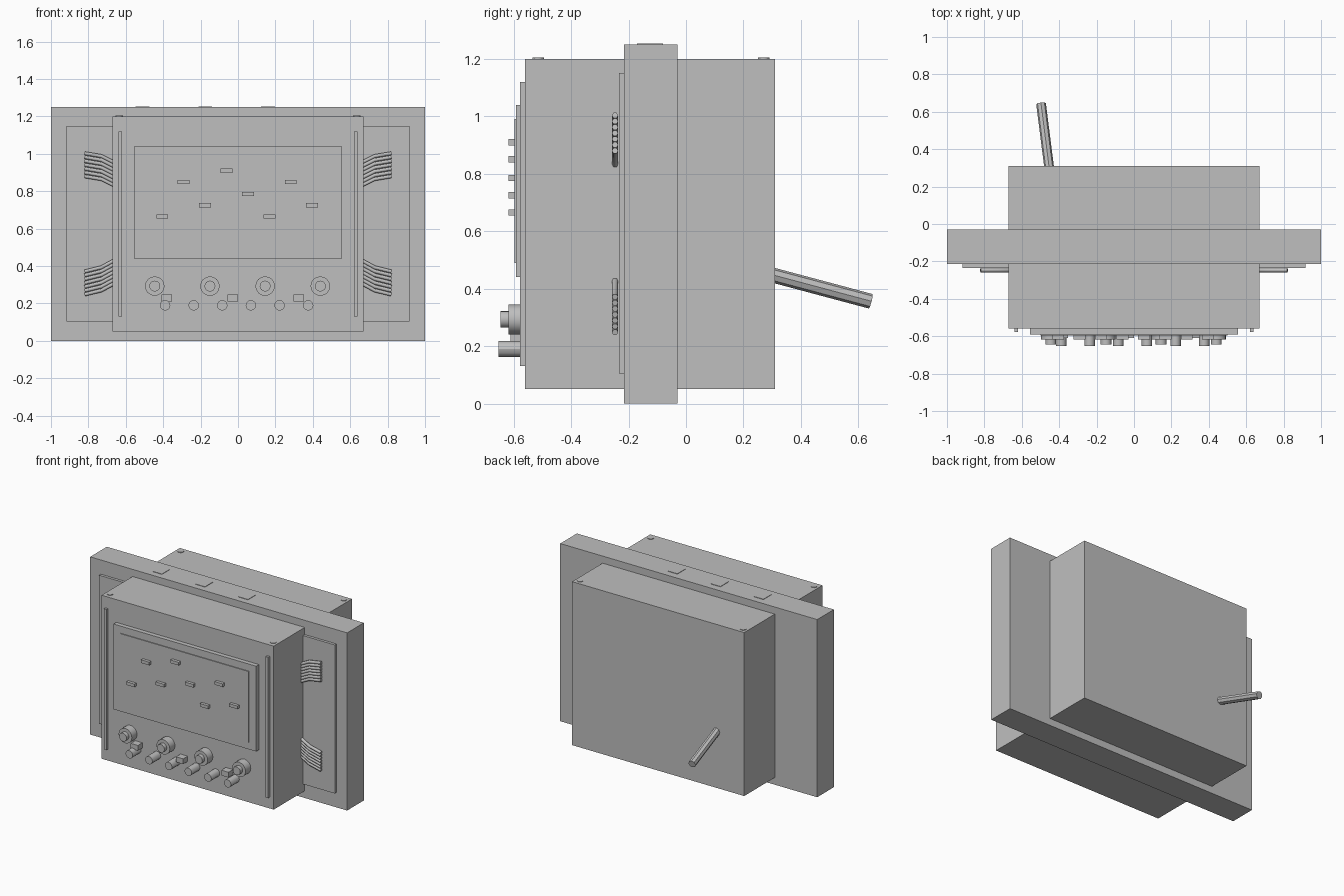
import bpy
from mathutils import Vector

cube = bpy.data.objects.get("Cube")
if cube:
    bpy.data.objects.remove(cube, do_unlink=True)

grey = bpy.data.materials.new("plain grey")
grey.use_nodes = True
colour = (0.52, 0.52, 0.52, 1)
grey.diffuse_color = colour
grey.node_tree.nodes["Principled BSDF"].inputs["Base Color"].default_value = colour


def box(name, x, y, z):
    """Box spanning the (low, high) range on each axis."""
    ranges = (x, y, z)
    bpy.ops.mesh.primitive_cube_add(size=1, location=[(a + b) / 2 for a, b in ranges])
    ob = bpy.context.object
    ob.name = name
    ob.scale = [b - a for a, b in ranges]
    bpy.ops.object.transform_apply(location=False, rotation=False, scale=True)
    ob.data.materials.append(grey)
    return ob


def cylinder(name, start, end, radius, sides=16):
    """Cylinder running between two points."""
    start, end = Vector(start), Vector(end)
    axis = end - start
    bpy.ops.mesh.primitive_cylinder_add(vertices=sides, radius=radius, depth=axis.length,
                                        location=(start + end) / 2)
    ob = bpy.context.object
    ob.name = name
    ob.rotation_euler = axis.to_track_quat('Z', 'Y').to_euler()
    ob.data.materials.append(grey)
    if sides > 8:
        bpy.ops.object.shade_smooth_by_angle()
    return ob


def tube(name, points, radius):
    """Round wire following a path."""
    curve = bpy.data.curves.new(name, 'CURVE')
    curve.dimensions = '3D'
    curve.bevel_depth = radius
    curve.bevel_resolution = 1
    curve.use_fill_caps = True
    spline = curve.splines.new('POLY')
    spline.points.add(len(points) - 1)
    for point, co in zip(spline.points, points):
        point.co = (*co, 1)
    curve.materials.append(grey)
    ob = bpy.data.objects.new(name, curve)
    bpy.context.collection.objects.link(ob)


# Main housing, surrounding flange and its raised plate
FRONT = -0.56
box("housing", (-0.67, 0.67), (FRONT, 0.31), (0.05, 1.2))
box("flange", (-1, 1), (-0.215, -0.03), (0, 1.25))
box("flange_plate", (-0.917, 0.917), (-0.234, -0.21), (0.105, 1.15))

# Screen with a thin glass sheet
box("screen", (-0.555, 0.555), (-0.591, FRONT), (0.44, 1.04))
box("screen_glass", (-0.5, 0.5), (-0.597, -0.59), (0.49, 0.99))

# Small marker bars on the screen
for i, z in enumerate((0.665, 0.85, 0.725, 0.91, 0.785, 0.665, 0.85, 0.725)):
    x = -0.405 + 0.1145 * i
    box(f"screen_marker_{i}", (x - 0.032, x + 0.032), (-0.618, -0.59), (z - 0.011, z + 0.011))

# Stepped dials
for i in range(4):
    x = -0.445 + 0.295 * i
    cylinder(f"dial_base_{i}", (x, FRONT, 0.293), (x, -0.618, 0.293), 0.052)
    cylinder(f"dial_cap_{i}", (x, -0.61, 0.293), (x, -0.645, 0.293), 0.029)

# Push buttons and square switches
for i in range(6):
    x = -0.39 + 0.153 * i
    cylinder(f"button_{i}", (x, FRONT, 0.19), (x, -0.653, 0.19), 0.028, 12)
for i in range(3):
    x = -0.38 + 0.3525 * i
    box(f"switch_{i}", (x - 0.028, x + 0.028), (-0.61, FRONT), (0.21, 0.247))

# Paired parts on the left and right
for side, s in (("left", 1), ("right", -1)):
    box(f"front_strip_{side}", sorted((s * 0.62, s * 0.64)), (-0.578, FRONT), (0.13, 1.12))
    for end, y in (("front", -0.515), ("back", 0.27)):
        cylinder(f"corner_screw_{end}_{side}", (s * 0.635, y, 1.19), (s * 0.635, y, 1.204), 0.02)
    # Bent cable bundles between the housing and the flange plate
    for i in range(7):
        dz = 0.0205 * i
        upper = ((0.63, 0.803), (0.67, 0.835), (0.73, 0.865), (0.82, 0.88))
        lower = ((0.63, 0.317), (0.67, 0.303), (0.73, 0.27), (0.82, 0.248))
        for label, path in (("upper", upper), ("lower", lower)):
            tube(f"{label}_cable_{side}_{i}",
                 [(s * x, -0.247, z + dz) for x, z in path], 0.011)

# Thin tabs along the top of the flange
for i in range(3):
    x = -0.51 + 0.335 * i
    box(f"top_tab_{i}", (x - 0.037, x + 0.037), (-0.17, -0.08), (1.245, 1.253))

# Slanted rod at the back
cylinder("rear_rod", (-0.447, 0.25, 0.461), (-0.497, 0.643, 0.356), 0.026, 8)
